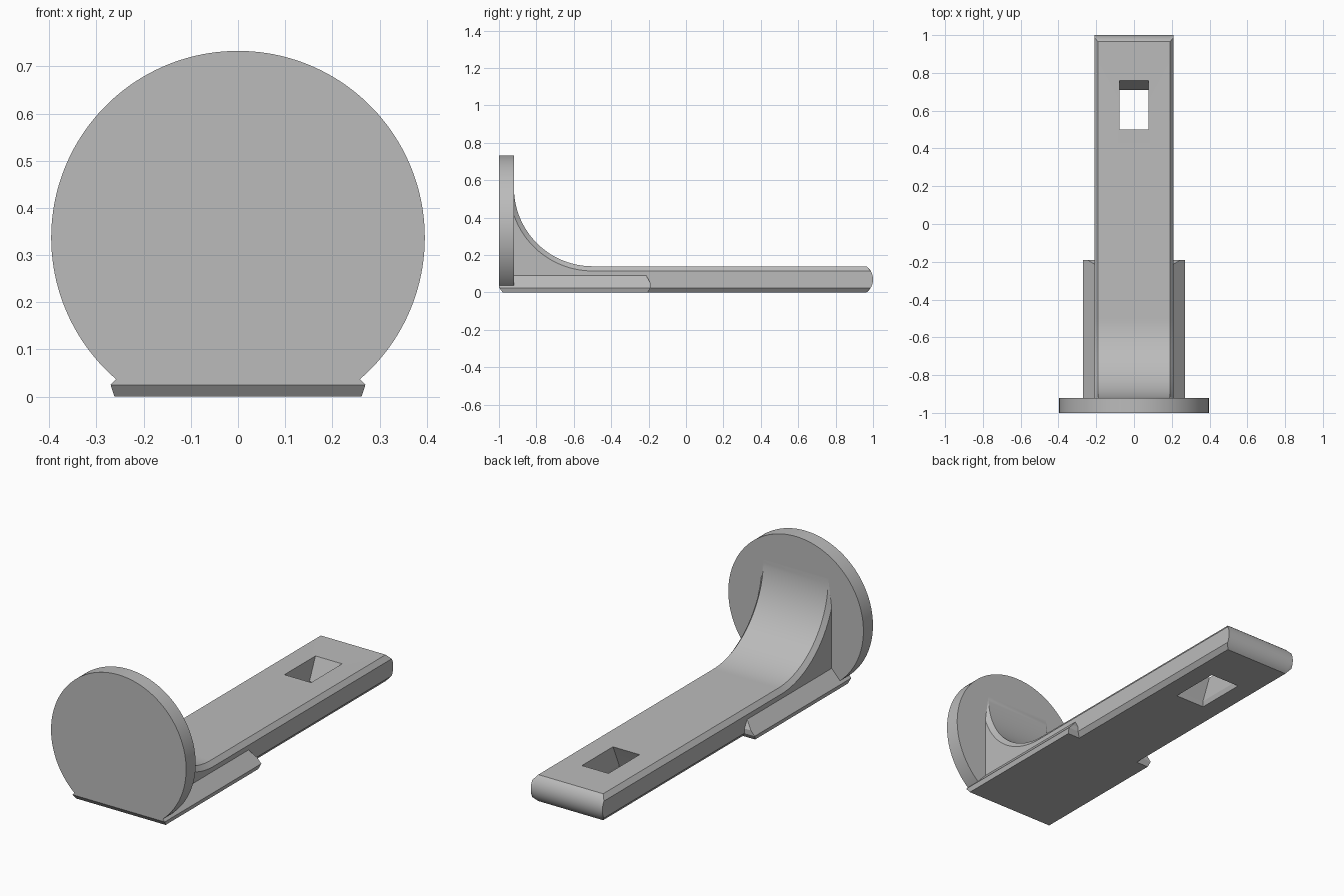
import bpy, bmesh
from math import sin, cos, asin, acos, pi, radians

if "Cube" in bpy.data.objects:
    bpy.data.objects.remove(bpy.data.objects["Cube"], do_unlink=True)

grey = bpy.data.materials.new("plain_grey")
grey.use_nodes = True
colour = (0.5, 0.5, 0.5, 1)
grey.diffuse_color = colour
grey.node_tree.nodes["Principled BSDF"].inputs["Base Color"].default_value = colour


def loft(name, rings):
    """Skin equal-length closed rings and cap both ends."""
    bm = bmesh.new()
    rows = [[bm.verts.new(p) for p in ring] for ring in rings]
    n = len(rows[0])
    for a, b in zip(rows, rows[1:]):
        for i in range(n):
            j = (i + 1) % n
            bm.faces.new((a[i], a[j], b[j], b[i]))
    bm.faces.new(rows[0][::-1])
    bm.faces.new(rows[-1])
    bmesh.ops.remove_doubles(bm, verts=bm.verts, dist=1e-5)
    bmesh.ops.recalc_face_normals(bm, faces=bm.faces)
    mesh = bpy.data.meshes.new(name)
    bm.to_mesh(mesh)
    bm.free()
    mesh.materials.append(grey)
    obj = bpy.data.objects.new(name, mesh)
    bpy.context.collection.objects.link(obj)
    return obj


def rect(x, y0, y1, z):
    return [(-x, y0, z), (x, y0, z), (x, y1, z), (-x, y1, z)]


def smooth(obj):
    bpy.ops.object.select_all(action="DESELECT")
    obj.select_set(True)
    bpy.context.view_layer.objects.active = obj
    bpy.ops.object.shade_smooth_by_angle(angle=radians(15))


# Bar: side outline with rounded tail and concave sweep up to the disc
def bar_outline(x, inset):
    mid, tail_r, sweep_r = 0.07, 0.0875, 0.42 + inset
    pts = [(-0.96, inset)]
    half = asin((mid - inset) / tail_r)
    for i in range(17):
        a = half * (i / 8 - 1)
        pts.append((0.9125 + tail_r * cos(a), mid + tail_r * sin(a)))
    stop = pi + acos(0.42 / sweep_r)
    for i in range(41):
        a = max(1.5 * pi - i / 40 * pi / 2, stop)
        pts.append((-0.5 + sweep_r * cos(a), 0.56 + sweep_r * sin(a)))
    pts.append((-0.96, pts[-1][1]))
    return [(x, y, z) for y, z in pts]


bar = loft("bar", [bar_outline(x, c) for x, c in
                   ((-0.21, 0.025), (-0.19, 0), (0.19, 0), (0.21, 0.025))])

# Slanted slot through the bar, flared at the underside
cutter = loft("slot_cutter", [rect(0.09, 0.437, 0.718, -0.01),
                              rect(0.078, 0.45, 0.71, 0.025),
                              rect(0.078, 0.509, 0.769, 0.16)])
cutter.hide_render = True
mod = bar.modifiers.new("slot", "BOOLEAN")
mod.operation = "DIFFERENCE"
mod.solver = "EXACT"
mod.object = cutter
bpy.context.view_layer.objects.active = bar
bpy.ops.object.modifier_apply(modifier="slot")
bpy.data.objects.remove(cutter, do_unlink=True)
smooth(bar)

# Base plate forming the two side rails
loft("side_rails", [rect(0.262, -0.98, -0.205, 0),
                    rect(0.27, -0.999, -0.19, 0.025),
                    rect(0.247, -0.999, -0.19, 0.05),
                    rect(0.21, -0.999, -0.212, 0.09)])

# Front disc with a flat cut at the bottom
R, CZ = 0.396, 0.337
start = asin((0.03 - CZ) / R)
span = pi - 2 * start
arc = [start + span * i / 128 for i in range(129)]
disc = loft("front_disc", [[(R * cos(a), y, CZ + R * sin(a)) for a in arc]
                           for y in (-1, -0.92)])
smooth(disc)
